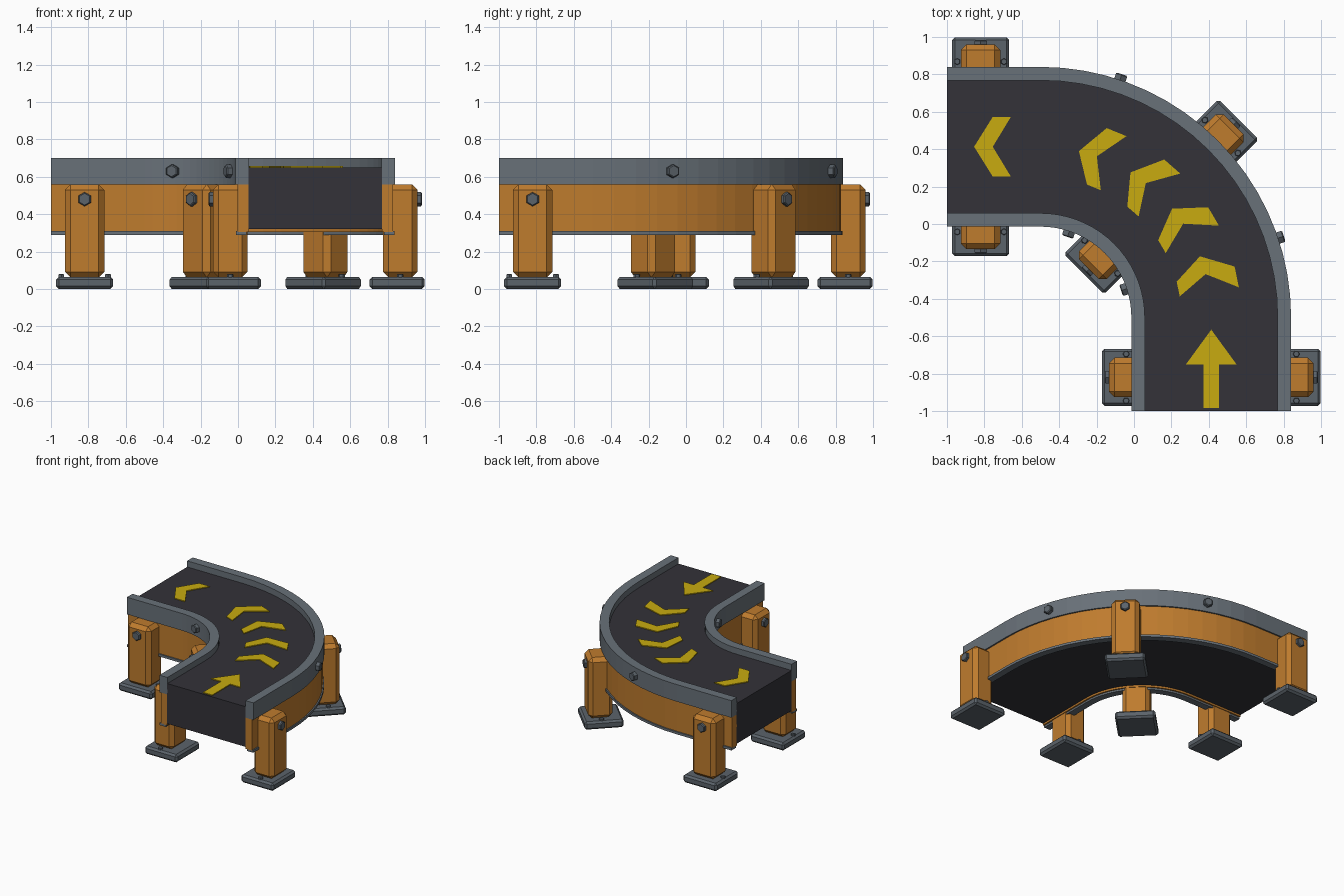
import bpy, bmesh, math
from mathutils import Matrix, Vector

if "Cube" in bpy.data.objects:
    bpy.data.objects.remove(bpy.data.objects["Cube"])

R, STRAIGHT, SEG = 0.913, 0.5, 18
ARC = R * math.pi / 2
TOTAL = ARC + 2 * STRAIGHT


def mat(name, rgb):
    m = bpy.data.materials.new(name)
    m.diffuse_color = (*rgb, 1)
    m.use_nodes = True
    m.node_tree.nodes["Principled BSDF"].inputs["Base Color"].default_value = m.diffuse_color
    return m


STEEL = mat("rail grey", (0.14, 0.165, 0.19))
DARK_STEEL = mat("foot grey", (0.105, 0.125, 0.145))
ORANGE = mat("orange paint", (0.52, 0.20, 0.027))
RUBBER = mat("dark rubber", (0.033, 0.032, 0.040))
YELLOW = mat("yellow marking", (0.58, 0.41, 0.005))


def frame(s):
    """Centre point, direction and outward normal at distance s along the bend."""
    a = min(max((s - STRAIGHT) / R, 0), math.pi / 2)
    n = Vector((math.cos(a), math.sin(a), 0))
    t = Vector((-n.y, n.x, 0))
    extra = s - STRAIGHT - a * R
    return Vector((-0.5, -0.5, 0)) + n * R + t * extra, t, n


def at(s, off, z):
    p, t, n = frame(s)
    return p + n * off + Vector((0, 0, z))


def finish(name, bm, material):
    bmesh.ops.recalc_face_normals(bm, faces=bm.faces)
    me = bpy.data.meshes.new(name)
    bm.to_mesh(me)
    bm.free()
    me.materials.append(material)
    ob = bpy.data.objects.new(name, me)
    bpy.context.collection.objects.link(ob)
    return ob


def sweep(name, o0, o1, z0, z1, material):
    """Rectangular section swept along the whole bend."""
    bm = bmesh.new()
    stops = [0] + [STRAIGHT + ARC * i / SEG for i in range(SEG + 1)] + [TOTAL]
    rings = [[bm.verts.new(at(s, o, z)) for o, z in
              ((o0, z0), (o1, z0), (o1, z1), (o0, z1))] for s in stops]
    for a, b in zip(rings, rings[1:]):
        for i in range(4):
            j = (i + 1) % 4
            bm.faces.new((a[i], a[j], b[j], b[i]))
    bm.faces.new(rings[0])
    bm.faces.new(rings[-1])
    return finish(name, bm, material)


def marking(name, s0, outline):
    """Thin yellow plate bent along the belt; outline is (distance, offset)."""
    bm = bmesh.new()
    f = bm.faces.new([bm.verts.new(at(s0 + s, o, 0.649)) for s, o in outline])
    ext = bmesh.ops.extrude_face_region(bm, geom=[f])
    for v in ext["geom"]:
        if isinstance(v, bmesh.types.BMVert):
            v.co.z += 0.008
    finish(name, bm, YELLOW)


def local(s, off, z):
    """Matrix with x along the track, y outward."""
    _, t, n = frame(s)
    m = Matrix((t, n, Vector((0, 0, 1)))).transposed().to_4x4()
    return Matrix.Translation(at(s, off, z)) @ m


def block(name, s, off, z, size, bevel, material):
    bm = bmesh.new()
    bmesh.ops.create_cube(bm, size=1)
    bmesh.ops.scale(bm, vec=size, verts=bm.verts)
    bmesh.ops.bevel(bm, geom=bm.edges[:], offset=bevel, segments=1, affect='EDGES')
    bm.transform(local(s, off, z))
    finish(name, bm, material)


def bolt(name, s, off, z, radius, depth, upright=False, dx=0):
    bm = bmesh.new()
    bmesh.ops.create_cone(bm, cap_ends=True, segments=6, radius1=radius,
                          radius2=radius, depth=depth)
    top = [e for e in bm.edges if len({round(v.co.z, 4) for v in e.verts}) == 1]
    bmesh.ops.bevel(bm, geom=top, offset=radius * 0.15, segments=1, affect='EDGES')
    m = local(s, off, z) @ Matrix.Translation((dx, 0, 0))
    if not upright:
        m = m @ Matrix.Rotation(math.pi / 2, 4, 'X')
    bm.transform(m)
    finish(name, bm, DARK_STEEL)


# Belt body
sweep("belt", -0.357, 0.357, 0.32, 0.65, RUBBER)

for side, label in ((1, "outer"), (-1, "inner")):
    # Rails, side panels and bottom trim
    sweep(label + "_rail", side * 0.355, side * 0.427, 0.56, 0.70, STEEL)
    sweep(label + "_panel", side * 0.356, side * 0.415, 0.305, 0.56, ORANGE)
    sweep(label + "_trim", side * 0.368, side * 0.425, 0.29, 0.31, STEEL)

    # Legs with feet and bolts
    for i, s in enumerate((0.18, TOTAL / 2, TOTAL - 0.18)):
        tag = f"{label}_{i + 1}"
        block("leg_" + tag, s, side * 0.455, 0.311, (0.21, 0.185, 0.498), 0.03, ORANGE)
        block("foot_" + tag, s, side * 0.4375, 0.0325, (0.305, 0.295, 0.065), 0.015, DARK_STEEL)
        bolt("leg_bolt_" + tag, s, side * 0.55, 0.48, 0.038, 0.04)
        for d in (-1, 1):
            bolt(f"foot_bolt_{tag}_{d}", s, side * 0.455, 0.068, 0.018, 0.022, True, d * 0.125)

    # Rail bolts
    for i, deg in enumerate((18.5, 71.5)):
        bolt(f"rail_bolt_{label}_{i + 1}", STRAIGHT + R * math.radians(deg),
             side * 0.436, 0.63, 0.036, 0.045)

# Start arrow on the belt
marking("arrow", 0.015, [(0, -0.042), (0.235, -0.042), (0.235, -0.135), (0.42, 0),
                         (0.235, 0.135), (0.235, 0.042), (0, 0.042)])

# Chevrons: four round the bend, one on the far straight
tips = [STRAIGHT + R * math.radians(a) for a in (21, 39.6, 58.2, 77)] + [TOTAL - 0.145]
for i, s in enumerate(tips):
    marking(f"chevron_{i + 1}", s, [(0, 0), (-0.1, 0.16), (-0.197, 0.16), (-0.1, 0),
                                    (-0.197, -0.16), (-0.1, -0.16)])
